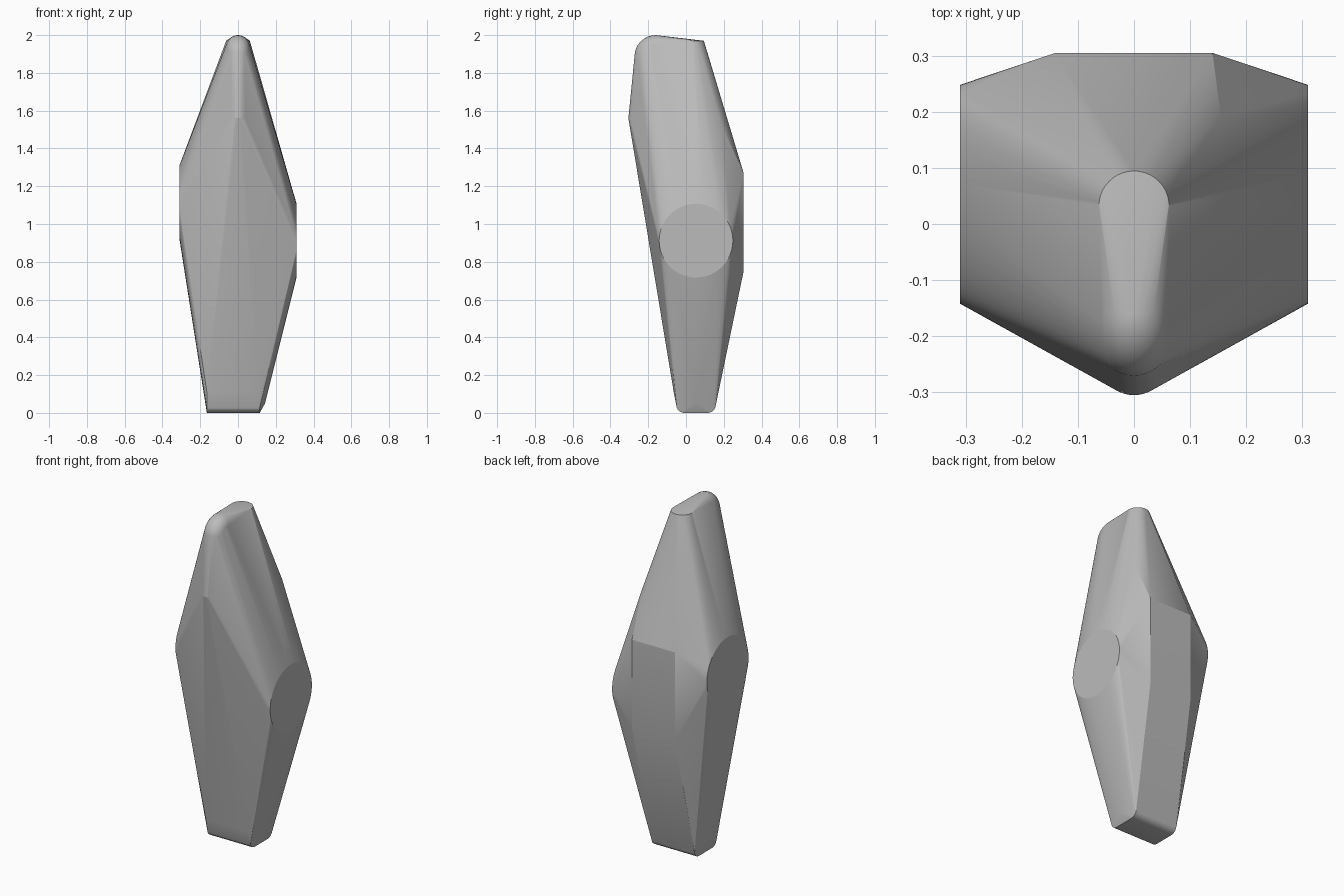
import bpy
import bmesh
from math import sin, cos, pi, radians
from mathutils import Vector

cube = bpy.data.objects.get("Cube")
if cube:
    bpy.data.objects.remove(cube, do_unlink=True)

stone = bpy.data.materials.new("plain grey")
stone.use_nodes = True
grey = (0.5, 0.5, 0.5, 1)
stone.diffuse_color = grey
stone.node_tree.nodes["Principled BSDF"].inputs["Base Color"].default_value = grey


def disc(center, radius, u, v, steps=64):
    """Points of a circle spanned by the directions u and v."""
    c, u, v = Vector(center), Vector(u), Vector(v)
    return [c + radius * (cos(2 * pi * i / steps) * u + sin(2 * pi * i / steps) * v)
            for i in range(steps)]


X, Y, Z = (1, 0, 0), (0, 1, 0), (0, 0, 1)
TUBE = 0.0625
points = []

# Round flat cheeks, the left one lower than the right
points += disc((0.31, 0.053, 0.912), 0.195, Y, Z)
points += disc((-0.31, 0.053, 1.115), 0.195, Y, Z)

# Flat back panel and the shoulder corner above it
points += [Vector((x, 0.305, z)) for x in (-0.14, 0.14) for z in (0.75, 1.27)]
points.append(Vector((0.155, 0.19, 1.52)))

# Crown: flat round end at the back, rounded tube bending down at the front
points += disc((0, 0.032, 1.97), TUBE, X, Y)
for i in range(9):
    a = pi / 2 + i * pi / 16
    outward = (0, cos(a), sin(a))
    points += disc(Vector((0, -0.16, 1.8875)) + 0.05 * Vector(outward), TUBE, X, outward, 32)

# Rounded front ridge
points += disc((0, -0.2425, 1.56), TUBE, X, Y)

# Foot: a bar with rounded lower edges and a chamfered left end
for x in (-0.165, 0.115):
    for side in (-1, 1):
        points.append(Vector((x, 0.053 + side * 0.118, 0.11)))
        for i in range(7):
            a = i * pi / 12
            points.append(Vector((x, 0.053 + side * (0.062 + 0.042 * cos(a)),
                                  0.042 - 0.042 * sin(a))))
points.append(Vector((0.143, 0.053, 0.05)))

# Stretch one skin over all the outlines
bm = bmesh.new()
for p in points:
    bm.verts.new(p)
bmesh.ops.remove_doubles(bm, verts=bm.verts[:], dist=0.0005)
bmesh.ops.convex_hull(bm, input=bm.verts[:])
loose = [v for v in bm.verts if not v.link_faces]
bmesh.ops.delete(bm, geom=loose, context="VERTS")
bmesh.ops.dissolve_limit(bm, angle_limit=radians(0.3), verts=bm.verts[:], edges=bm.edges[:])
bmesh.ops.recalc_face_normals(bm, faces=bm.faces[:])
mesh = bpy.data.meshes.new("faceted_body")
bm.to_mesh(mesh)
bm.free()
mesh.materials.append(stone)
body = bpy.data.objects.new("faceted_body", mesh)
bpy.context.collection.objects.link(body)

bpy.ops.object.select_all(action="DESELECT")
body.select_set(True)
bpy.context.view_layer.objects.active = body
bpy.ops.object.shade_smooth_by_angle(angle=radians(12))
